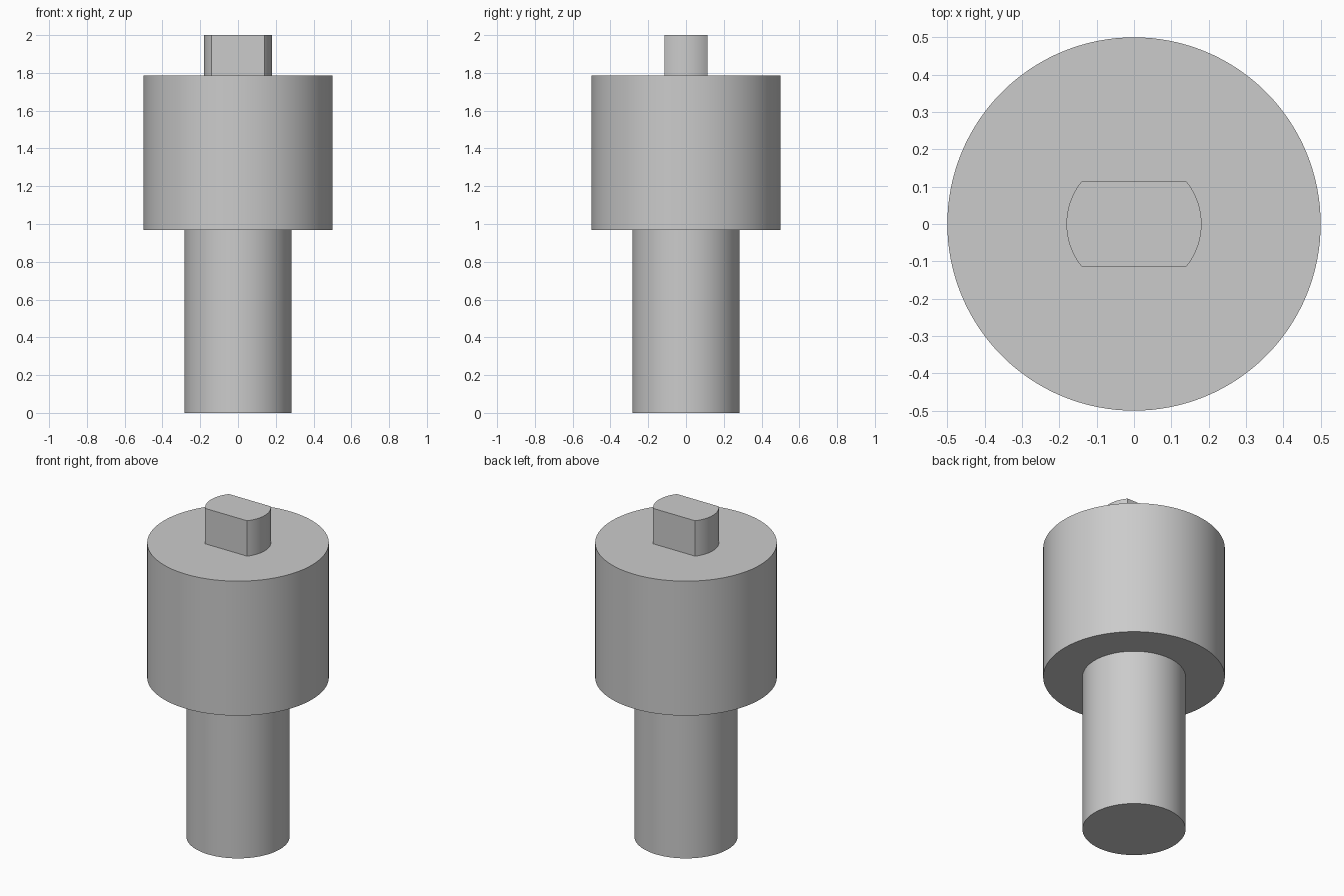
import bpy
import bmesh
from math import acos, asin, cos, pi, sin, radians

cube = bpy.data.objects.get("Cube")
if cube:
    bpy.data.objects.remove(cube, do_unlink=True)

# Single plain grey metal
GREY = (0.6, 0.6, 0.6, 1.0)
metal = bpy.data.materials.new("grey metal")
metal.use_nodes = True
metal.diffuse_color = GREY
metal.node_tree.nodes["Principled BSDF"].inputs["Base Color"].default_value = GREY


def extrude_outline(name, outline, z0, z1):
    """Extrude a closed 2D outline upward into a capped solid."""
    bm = bmesh.new()
    base = bm.faces.new([bm.verts.new((x, y, z0)) for x, y in outline])
    top = bmesh.ops.extrude_face_region(bm, geom=[base], use_keep_orig=True)
    verts = [g for g in top["geom"] if isinstance(g, bmesh.types.BMVert)]
    bmesh.ops.translate(bm, verts=verts, vec=(0, 0, z1 - z0))
    bmesh.ops.recalc_face_normals(bm, faces=bm.faces)
    mesh = bpy.data.meshes.new(name)
    bm.to_mesh(mesh)
    bm.free()
    mesh.materials.append(metal)
    obj = bpy.data.objects.new(name, mesh)
    bpy.context.collection.objects.link(obj)
    bpy.ops.object.select_all(action="DESELECT")
    obj.select_set(True)
    bpy.context.view_layer.objects.active = obj
    bpy.ops.object.shade_smooth_by_angle(angle=radians(30))
    return obj


def arc(radius, start, end, steps):
    angles = [start + (end - start) * i / steps for i in range(steps + 1)]
    return [(radius * cos(a), radius * sin(a)) for a in angles]


HEAD_BOTTOM, HEAD_TOP = 0.968, 1.785

# Lower shaft and wide head
extrude_outline("shaft", arc(0.284, 0, 2 * pi, 96)[:-1], 0, HEAD_BOTTOM)
extrude_outline("head", arc(0.5, 0, 2 * pi, 128)[:-1], HEAD_BOTTOM, HEAD_TOP)

# Drive tang: a round stub with two flats facing front and back
TANG_RADIUS, FLAT = 0.181, 0.114
half = asin(FLAT / TANG_RADIUS)
tang = arc(TANG_RADIUS, -half, half, 20) + arc(TANG_RADIUS, pi - half, pi + half, 20)
extrude_outline("drive_tang", tang, HEAD_TOP, 2.0)
